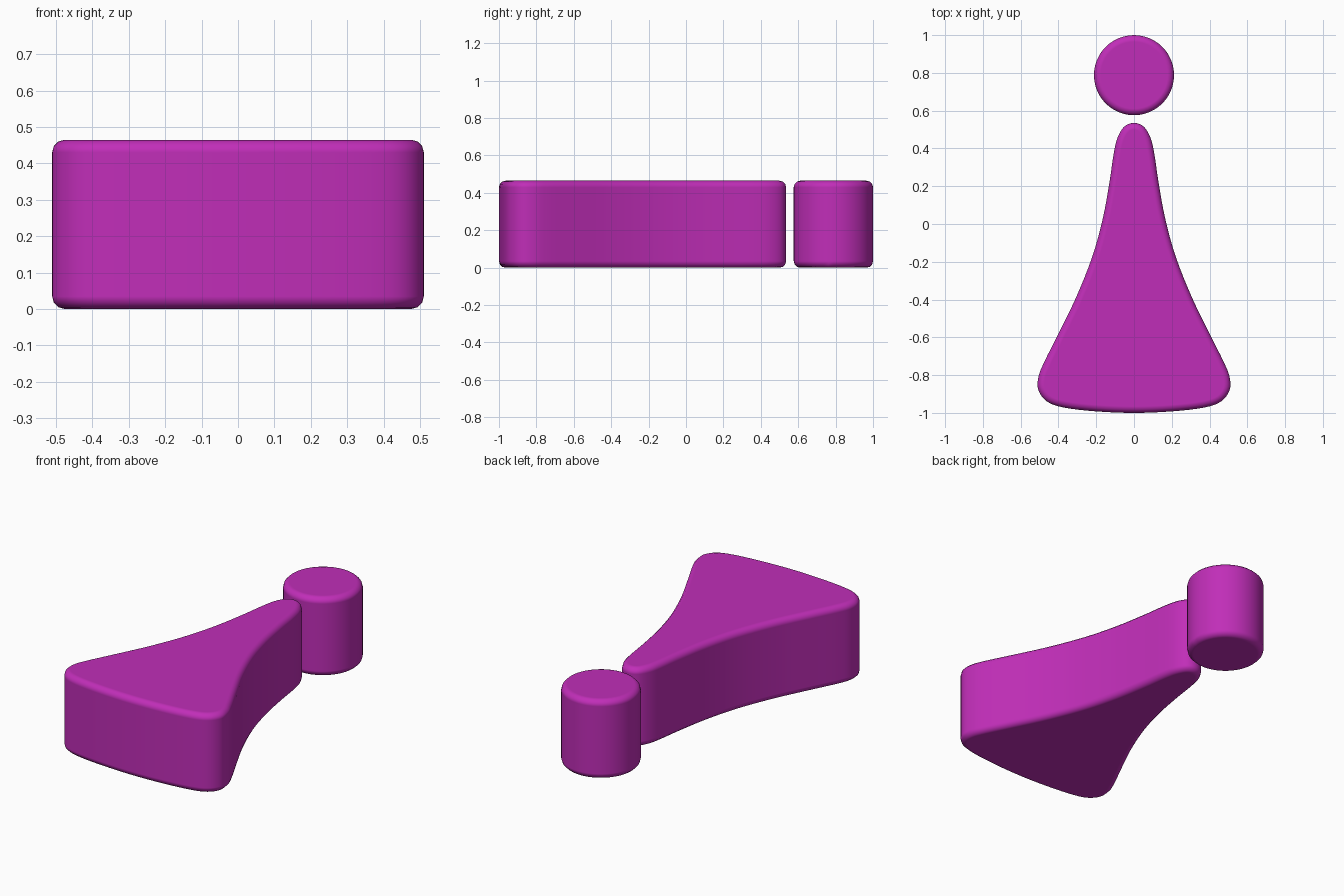
import bpy, bmesh, math
from mathutils import Vector

cube = bpy.data.objects.get("Cube")
if cube:
    bpy.data.objects.remove(cube, do_unlink=True)

HEIGHT = 0.465
EDGE = 0.035

magenta = bpy.data.materials.new("magenta")
magenta.use_nodes = True
colour = (0.53, 0.027, 0.48, 1)
magenta.diffuse_color = colour
magenta.node_tree.nodes["Principled BSDF"].inputs["Base Color"].default_value = colour


def smooth_loop(points, steps):
    """Closed Catmull-Rom curve through the points."""
    pts = [Vector(p) for p in points]
    n = len(pts)
    out = []
    for i in range(n):
        a, b, c, d = (pts[(i + k) % n] for k in (-1, 0, 1, 2))
        for s in range(steps):
            t = s / steps
            out.append(0.5 * (2 * b + (c - a) * t + (2 * a - 5 * b + 4 * c - d) * t * t
                              + (3 * b - a - 3 * c + d) * t ** 3))
    return out


def rounded_prism(name, outline):
    """Upright prism with rounded top and bottom rims."""
    bm = bmesh.new()
    base = bm.faces.new([bm.verts.new((p[0], p[1], 0)) for p in outline])
    top = bmesh.ops.extrude_face_region(bm, geom=[base])
    verts = [g for g in top["geom"] if isinstance(g, bmesh.types.BMVert)]
    bmesh.ops.translate(bm, verts=verts, vec=(0, 0, HEIGHT))
    bmesh.ops.recalc_face_normals(bm, faces=bm.faces)
    for f in bm.faces:
        f.smooth = True
    mesh = bpy.data.meshes.new(name)
    bm.to_mesh(mesh)
    bm.free()
    mesh.materials.append(magenta)
    obj = bpy.data.objects.new(name, mesh)
    bpy.context.collection.objects.link(obj)
    bevel = obj.modifiers.new("rounded_rims", "BEVEL")
    bevel.width = EDGE
    bevel.segments = 3
    bevel.limit_method = "ANGLE"
    bevel.angle_limit = math.radians(60)
    bevel.use_clamp_overlap = False
    bevel.harden_normals = True
    return obj


# Flared body: right half of the outline from front to tip, then mirrored
half = [(0, -1), (0.2, -0.992), (0.37, -0.972), (0.46, -0.94), (0.506, -0.88),
        (0.506, -0.81), (0.475, -0.73), (0.4, -0.58), (0.305, -0.385), (0.22, -0.17),
        (0.165, 0.03), (0.13, 0.22), (0.108, 0.37), (0.088, 0.455), (0.052, 0.515), (0, 0.535)]
outline = half + [(-x, y) for x, y in reversed(half[1:-1])]
rounded_prism("flared_body", smooth_loop(outline, 4))

# Round dot behind the tip
turn = math.tau / 48
rounded_prism("round_dot", [(0.212 * math.cos(i * turn), 0.788 + 0.212 * math.sin(i * turn))
                            for i in range(48)])
